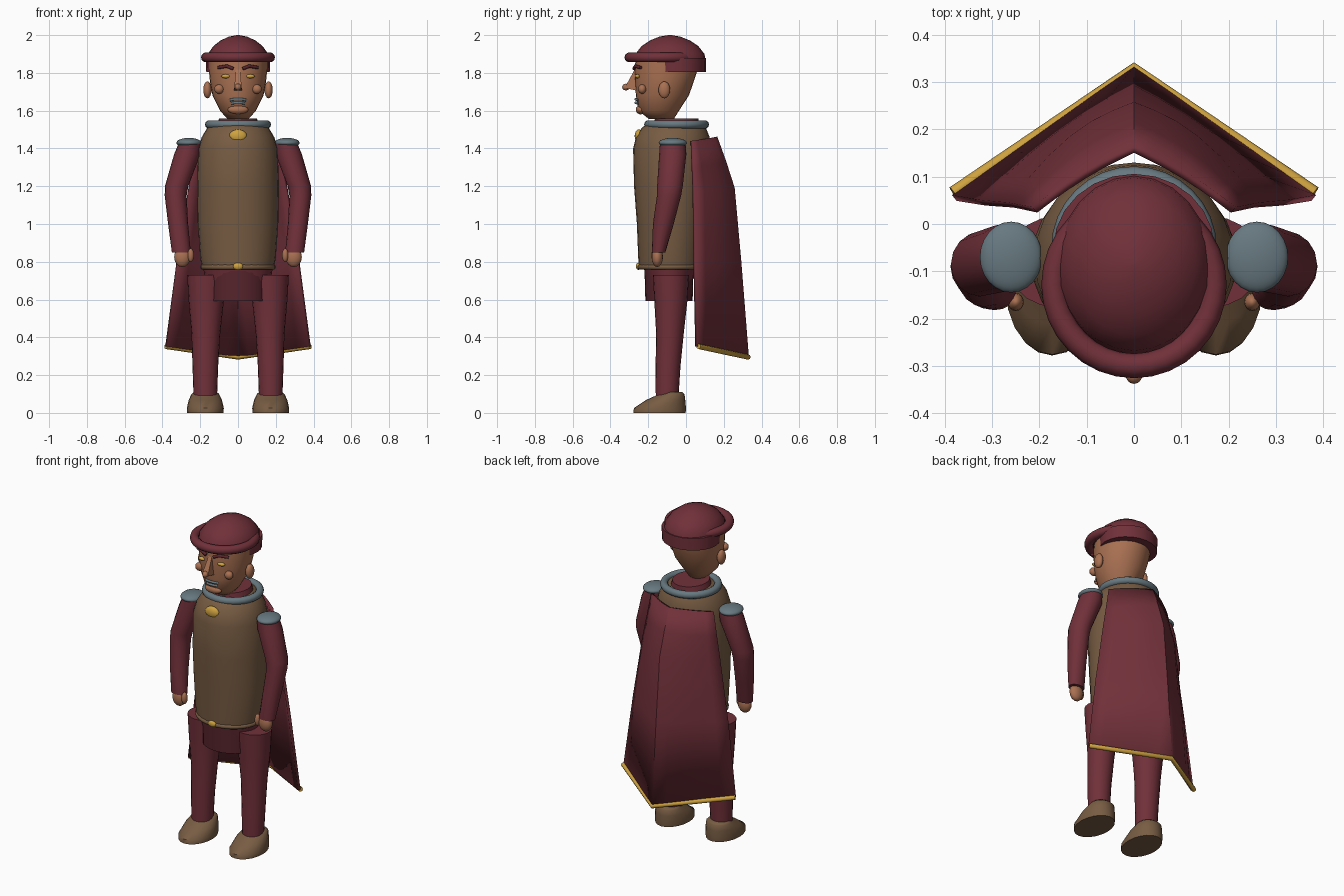
import bpy, bmesh, math
from mathutils import Vector


def material(name, rgb):
    m = bpy.data.materials.new(name)
    m.diffuse_color = (*rgb, 1)
    return m


BURGUNDY = material("burgundy cloth", (0.165, 0.03, 0.042))
DARK = material("dark burgundy cloth", (0.095, 0.018, 0.025))
BROWN = material("brown leather", (0.185, 0.107, 0.056))
GOLD = material("gold", (0.62, 0.36, 0.05))
SKIN = material("skin", (0.40, 0.165, 0.085))
GREY = material("blue grey metal", (0.135, 0.19, 0.215))


def finish(bm, name, mat, angle=40):
    bmesh.ops.recalc_face_normals(bm, faces=bm.faces[:])
    me = bpy.data.meshes.new(name)
    bm.to_mesh(me)
    bm.free()
    ob = bpy.data.objects.new(name, me)
    bpy.context.collection.objects.link(ob)
    me.materials.append(mat)
    bpy.ops.object.select_all(action='DESELECT')
    ob.select_set(True)
    bpy.context.view_layer.objects.active = ob
    bpy.ops.object.shade_smooth_by_angle(angle=math.radians(angle))
    return ob


def loft(name, rings, mat, n=24, angle=40):
    """Stack of horizontal ellipses: (x, y, z, rx, ry)."""
    bm = bmesh.new()
    loops = []
    for x, y, z, rx, ry in rings:
        loops.append([bm.verts.new((x + rx * math.cos(2 * math.pi * i / n),
                                    y + ry * math.sin(2 * math.pi * i / n), z)) for i in range(n)])
    for a, b in zip(loops, loops[1:]):
        for i in range(n):
            j = (i + 1) % n
            bm.faces.new((a[i], a[j], b[j], b[i]))
    bm.faces.new(loops[0][::-1])
    bm.faces.new(loops[-1])
    return finish(bm, name, mat, angle)


def ball(name, loc, size, mat, rot=(0, 0, 0), n=16):
    bm = bmesh.new()
    bmesh.ops.create_uvsphere(bm, u_segments=n, v_segments=max(8, n // 2), radius=1)
    ob = finish(bm, name, mat, 60)
    ob.location, ob.scale, ob.rotation_euler = loc, size, rot
    return ob


def ring(name, loc, rx, ry, tube, mat, tilt=0, n=32, m=10):
    bm = bmesh.new()
    loops = []
    for i in range(n):
        a = 2 * math.pi * i / n
        loops.append([bm.verts.new(((rx + tube * math.cos(b)) * math.cos(a),
                                    (ry + tube * math.cos(b)) * math.sin(a), tube * math.sin(b)))
                      for b in (2 * math.pi * k / m for k in range(m))])
    for i in range(n):
        a, b = loops[i], loops[(i + 1) % n]
        for k in range(m):
            bm.faces.new((a[k], b[k], b[(k + 1) % m], a[(k + 1) % m]))
    ob = finish(bm, name, mat, 60)
    ob.location, ob.rotation_euler = loc, (tilt, 0, 0)
    return ob


def tube(name, points, radius, mat):
    cu = bpy.data.curves.new(name, 'CURVE')
    cu.dimensions = '3D'
    cu.bevel_depth, cu.bevel_resolution, cu.use_fill_caps = radius, 2, True
    sp = cu.splines.new('POLY')
    sp.points.add(len(points) - 1)
    for p, co in zip(sp.points, points):
        p.co = (*co, 1)
    cu.materials.append(mat)
    ob = bpy.data.objects.new(name, cu)
    bpy.context.collection.objects.link(ob)
    return ob


# Torso, belt and skirt
loft("torso", [(0, -0.085, 0.765, 0.19, 0.165), (0, -0.085, 0.82, 0.2, 0.168), (0, -0.08, 1.0, 0.213, 0.18),
               (0, -0.078, 1.2, 0.217, 0.197), (0, -0.075, 1.4, 0.21, 0.205), (0, -0.07, 1.46, 0.192, 0.195),
               (0, -0.065, 1.505, 0.165, 0.172), (0, -0.06, 1.53, 0.14, 0.15)], BROWN, 28, 60)
ring("belt", (0, -0.085, 0.772), 0.186, 0.16, 0.014, BROWN)
ball("buckle", (0, -0.252, 0.776), (0.027, 0.013, 0.019), GOLD)
loft("hips", [(0, -0.085, 0.69, 0.17, 0.115), (0, -0.085, 0.77, 0.185, 0.14)], BURGUNDY)
loft("skirt_flap", [(0, -0.09, 0.592, 0.155, 0.125), (0, -0.09, 0.765, 0.155, 0.13)], DARK)

# Neck, collar and brooch
loft("neck", [(0, -0.05, 1.5, 0.12, 0.12), (0, -0.05, 1.558, 0.1, 0.115)], BURGUNDY)
ring("collar", (0, -0.05, 1.527), 0.153, 0.15, 0.022, GREY)
ball("brooch", (0, -0.25, 1.465), (0.047, 0.022, 0.036), GOLD)

# Head
loft("head", [(0, -0.13, 1.555, 0.055, 0.065), (0, -0.145, 1.6, 0.095, 0.108), (0, -0.125, 1.68, 0.135, 0.14),
              (0, -0.115, 1.75, 0.148, 0.155), (0, -0.105, 1.82, 0.155, 0.168), (0, -0.1, 1.88, 0.155, 0.165)],
     SKIN, 28, 60)
ball("chin", (0, -0.24, 1.605), (0.055, 0.026, 0.025), SKIN)

# Nose: wedge ending in a low tip
bm = bmesh.new()
nose = [bm.verts.new(v) for v in ((-0.011, -0.268, 1.825), (0.011, -0.268, 1.825), (-0.02, -0.325, 1.72),
                                  (0.02, -0.325, 1.72), (-0.02, -0.255, 1.705), (0.02, -0.255, 1.705))]
for f in ((0, 1, 3, 2), (2, 3, 5, 4), (0, 2, 4), (1, 5, 3), (0, 4, 5, 1)):
    bm.faces.new([nose[i] for i in f])
finish(bm, "nose", SKIN, 30)
ball("nose_tip", (0, -0.318, 1.725), (0.018, 0.02, 0.018), SKIN)

# Lips
for name, z, w in (("upper_lip", 1.66, 0.043), ("lower_lip", 1.642, 0.034)):
    tube(name, [(-w, -0.252, z - 0.004), (-w / 2, -0.266, z), (w / 2, -0.266, z), (w, -0.252, z - 0.004)],
         0.007, GREY)

# Beret
loft("hat_band", [(0, -0.05, 1.805, 0.168, 0.155), (0, -0.05, 1.88, 0.17, 0.156)], BURGUNDY)
loft("hat_crown", [(0, -0.085, 1.86, 0.165, 0.19), (0, -0.085, 1.9, 0.16, 0.183), (0, -0.085, 1.942, 0.13, 0.15),
                   (0, -0.085, 1.972, 0.092, 0.105), (0, -0.085, 1.992, 0.048, 0.055),
                   (0, -0.085, 2.0, 0.008, 0.008)], BURGUNDY, 24, 60)
ring("hat_brim", (0, -0.128, 1.882), 0.17, 0.172, 0.026, BURGUNDY)

for s, side in ((-1, "left"), (1, "right")):
    # Face details
    ball(side + "_eye", (s * 0.065, -0.257, 1.782), (0.024, 0.014, 0.011), GOLD)
    tube(side + "_eyebrow", [(s * 0.025, -0.275, 1.822), (s * 0.06, -0.268, 1.836), (s * 0.105, -0.24, 1.828)],
         0.009, DARK)
    ball(side + "_cheek", (s * 0.1, -0.232, 1.714), (0.026, 0.022, 0.025), SKIN)
    ball(side + "_ear", (s * 0.162, -0.115, 1.71), (0.022, 0.031, 0.045), SKIN)

    # Arm, shoulder pad and hand
    loft(side + "_arm", [(s * 0.255, -0.07, 1.425, 0.06, 0.068), (s * 0.268, -0.07, 1.37, 0.07, 0.072),
                         (s * 0.325, -0.085, 1.2, 0.062, 0.068), (s * 0.33, -0.09, 1.15, 0.058, 0.064),
                         (s * 0.317, -0.12, 1.0, 0.053, 0.055), (s * 0.3, -0.145, 0.85, 0.05, 0.036)],
         BURGUNDY, 16, 60)
    ball(side + "_shoulder_pad", (s * 0.26, -0.07, 1.43), (0.066, 0.075, 0.026), GREY, n=24)
    ball(side + "_hand", (s * 0.295, -0.152, 0.825), (0.043, 0.03, 0.053), SKIN)
    ball(side + "_thumb", (s * 0.25, -0.165, 0.835), (0.017, 0.019, 0.036), SKIN)

    # Leg and shoe
    loft(side + "_leg", [(s * 0.165, -0.08, 0.73, 0.104, 0.096), (s * 0.168, -0.08, 0.6, 0.094, 0.088),
                         (s * 0.17, -0.085, 0.42, 0.076, 0.073), (s * 0.173, -0.095, 0.25, 0.068, 0.066),
                         (s * 0.173, -0.1, 0.08, 0.062, 0.06)], BURGUNDY, 20)
    loft(side + "_shoe", [(s * 0.173, -0.14, 0, 0.096, 0.138), (s * 0.173, -0.138, 0.025, 0.098, 0.138),
                          (s * 0.173, -0.108, 0.068, 0.088, 0.104), (s * 0.173, -0.075, 0.1, 0.073, 0.067),
                          (s * 0.173, -0.075, 0.11, 0.062, 0.056)], BROWN, 20, 50)

# Cape: rows of (centre y, centre z, edge x, edge y, edge z, bulge), folded along the spine
rows = [(0.158, 1.46, 0.21, 0.03, 1.44, 0.01), (0.205, 1.33, 0.235, 0.035, 1.3, 0.025),
        (0.25, 1.19, 0.26, 0.04, 1.17, 0.035), (0.285, 0.8, 0.32, 0.045, 0.8, 0.022),
        (0.325, 0.295, 0.38, 0.055, 0.352, 0.0)]
bm = bmesh.new()
grid = []
for cy, cz, ex, ey, ez, bulge in rows:
    line = []
    for i in range(-6, 7):
        t = abs(i) / 6
        y = cy + (ey - cy) * t + bulge * math.sin(math.pi * t)
        line.append(bm.verts.new((ex * i / 6, y, cz + (ez - cz) * t)))
    grid.append(line)
for a, b in zip(grid, grid[1:]):
    for i in range(12):
        bm.faces.new((a[i], b[i], b[i + 1], a[i + 1]))
cape = finish(bm, "cape", BURGUNDY, 35)
solid = cape.modifiers.new("thickness", 'SOLIDIFY')
solid.thickness, solid.offset = 0.016, 0
tube("cape_trim", [(-0.382, 0.066, 0.352), (0, 0.328, 0.296), (0.382, 0.066, 0.352)], 0.014, GOLD)
